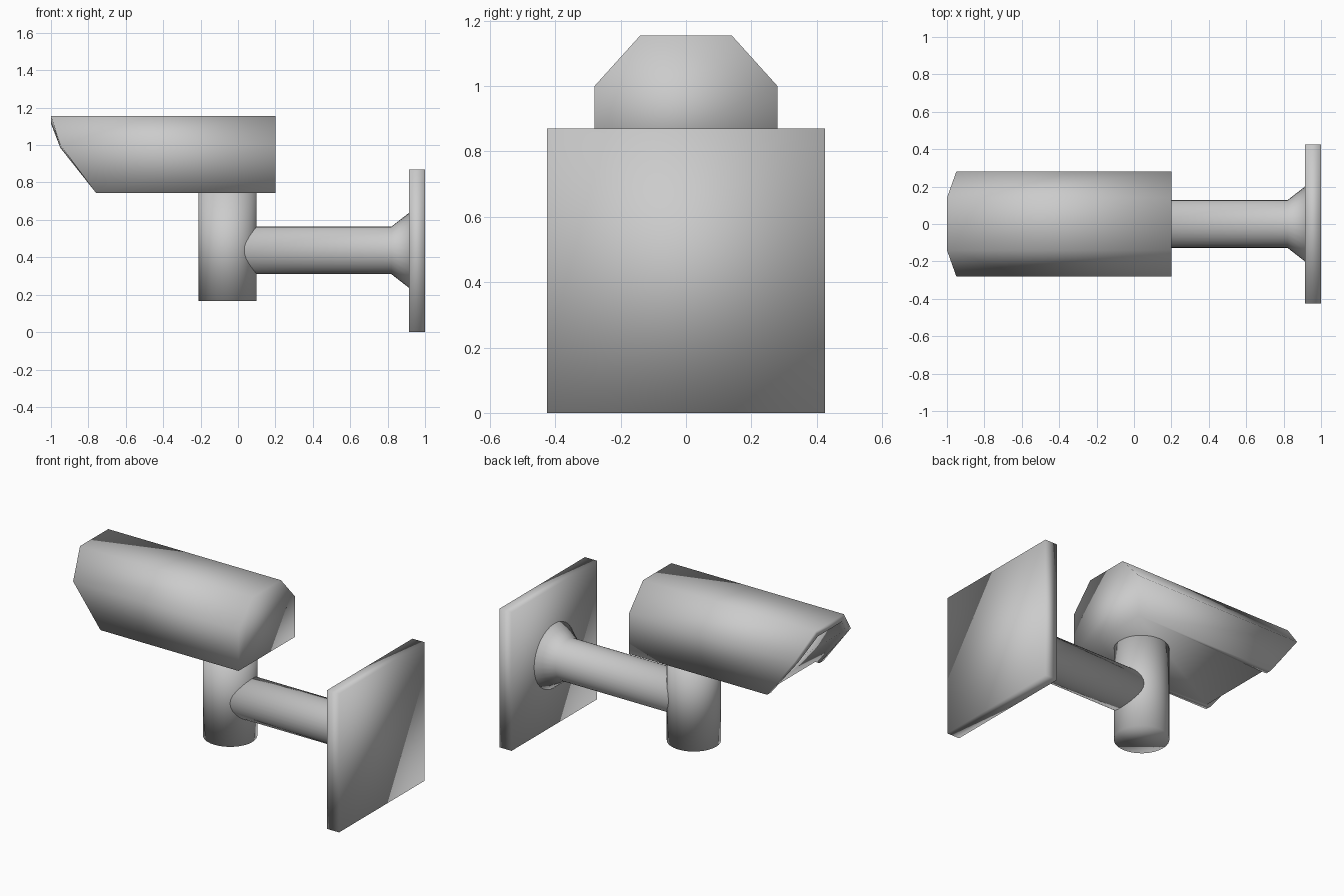
import bpy
import bmesh
import math

if "Cube" in bpy.data.objects:
    bpy.data.objects.remove(bpy.data.objects["Cube"])

grey = bpy.data.materials.new("light_grey")
grey.use_nodes = True
colour = (0.6, 0.6, 0.6, 1)
grey.diffuse_color = colour
grey.node_tree.nodes["Principled BSDF"].inputs["Base Color"].default_value = colour


def finish(name, bm):
    bmesh.ops.recalc_face_normals(bm, faces=bm.faces)
    for f in bm.faces:
        f.smooth = True
    mesh = bpy.data.meshes.new(name)
    bm.to_mesh(mesh)
    bm.free()
    mesh.materials.append(grey)
    obj = bpy.data.objects.new(name, mesh)
    bpy.context.collection.objects.link(obj)
    return obj


def turned(name, profile, place, sides=32):
    """Closed solid of revolution; profile holds (radius, distance along axis)."""
    bm = bmesh.new()
    rings = []
    for r, d in profile:
        angles = [2 * math.pi * i / sides for i in range(sides)]
        rings.append([bm.verts.new(place(r * math.cos(a), r * math.sin(a), d)) for a in angles])
    for a, b in zip(rings, rings[1:]):
        bridge(bm, a, b)
    bm.faces.new(rings[0])
    bm.faces.new(rings[-1])
    return finish(name, bm)


def bridge(bm, a, b, closed=True):
    n = len(a)
    for i in range(n if closed else n - 1):
        j = (i + 1) % n
        bm.faces.new((a[i], a[j], b[j], b[i]))


def half_to_full(half):
    """Mirror an open outline of (x, y, z) points across the middle."""
    return half + [(x, -y, z) for x, y, z in reversed(half)]


# Housing: hooded shell with a slanted, slightly recessed window open at the bottom
outer = half_to_full([(-0.76, 0.28, 0.745), (-0.95, 0.28, 1.0), (-1.0, 0.14, 1.155)])
inner = half_to_full([(-0.76, 0.24, 0.745), (-0.95, 0.24, 0.985), (-1.0, 0.12, 1.115)])
bm = bmesh.new()
back = [bm.verts.new((0.2, y, z)) for x, y, z in outer]
front = [bm.verts.new(p) for p in outer]
rim = [bm.verts.new(p) for p in inner]
window = [bm.verts.new((x + 0.03, y, z)) for x, y, z in inner]
for a, b in ((back, front), (front, rim), (rim, window)):
    bridge(bm, a, b, closed=False)
bm.faces.new(back)
for i in range(2):
    bm.faces.new((window[i], window[i + 1], window[4 - i], window[5 - i]))
# Underside, notched around the window
bm.faces.new((back[0], front[0], rim[0], window[0]))
bm.faces.new((back[0], window[0], window[5], back[5]))
bm.faces.new((back[5], window[5], rim[5], front[5]))
finish("camera_housing", bm)

# Upright post under the housing
turned("post", [(0.155, 0.165), (0.155, 0.75)], lambda u, v, d: (u - 0.055, v, d))

# Horizontal arm flaring out to meet the plate
turned("arm", [(0.127, -0.02), (0.127, 0.82), (0.205, 0.92)],
       lambda u, v, d: (d, u, v + 0.437))

# Wall plate
bm = bmesh.new()
bmesh.ops.create_cube(bm, size=1)
for v in bm.verts:
    v.co = (0.9575 + v.co.x * 0.085, v.co.y * 0.85, 0.435 + v.co.z * 0.87)
finish("wall_plate", bm)
